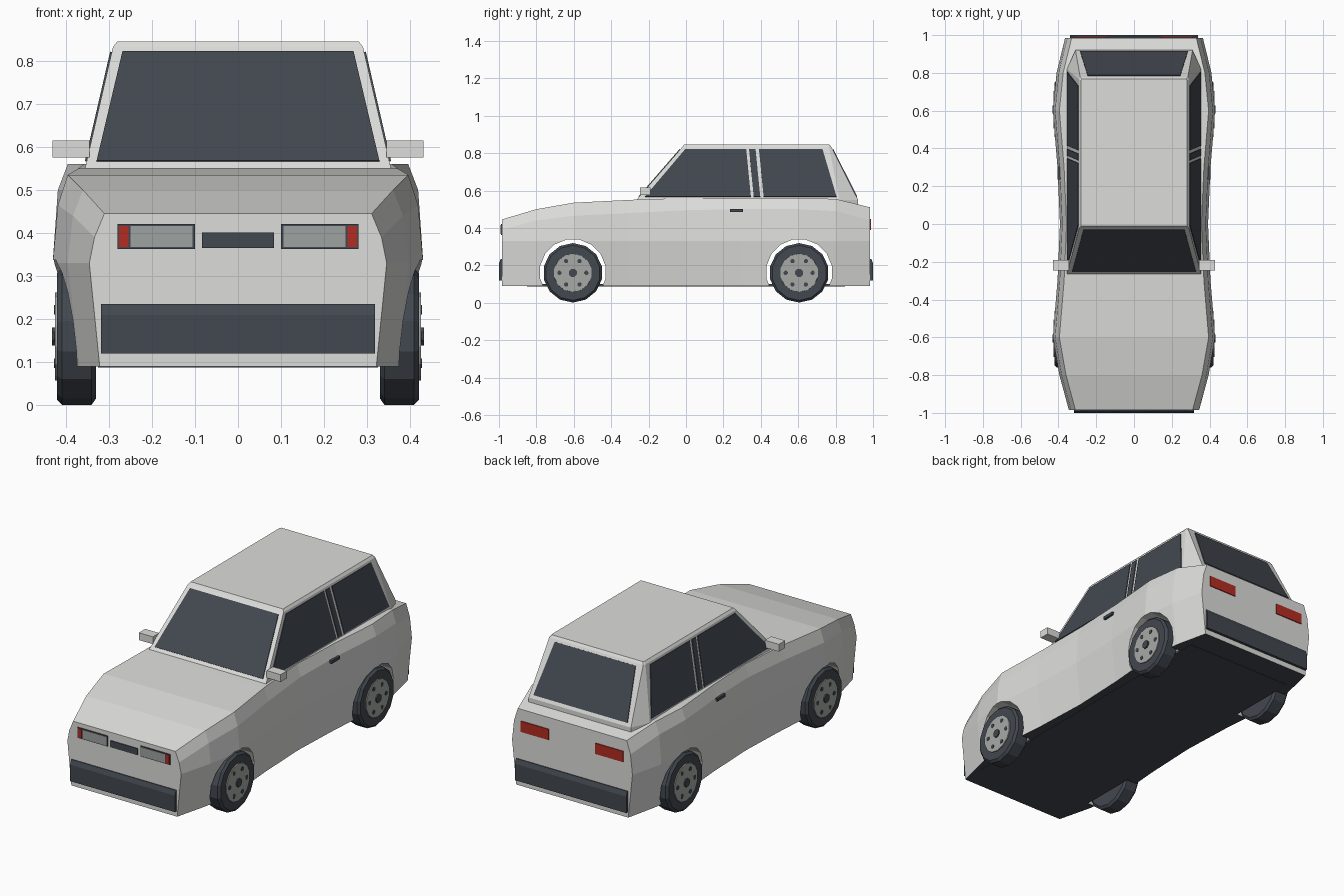
import bpy, bmesh
from math import sin, cos, pi
from mathutils import Vector

old = bpy.data.objects.get("Cube")
if old:
    bpy.data.objects.remove(old, do_unlink=True)


def material(name, rgb):
    m = bpy.data.materials.new(name)
    m.use_nodes = True
    m.diffuse_color = (*rgb, 1)
    m.node_tree.nodes["Principled BSDF"].inputs["Base Color"].default_value = (*rgb, 1)
    return m


PAINT = material("light_grey_paint", (0.72, 0.72, 0.71))
DARK = material("dark_trim", (0.055, 0.065, 0.08))
RIM = material("rim_grey", (0.38, 0.40, 0.38))
LAMP = material("lamp_grey", (0.34, 0.36, 0.35))
RED = material("lamp_red", (0.45, 0.025, 0.016))


def loft(name, rings, *mats):
    """Skin a row of closed rings and cap both ends."""
    bm = bmesh.new()
    loops = [[bm.verts.new(p) for p in ring] for ring in rings]
    for a, b in zip(loops, loops[1:]):
        for i in range(len(a)):
            j = (i + 1) % len(a)
            bm.faces.new((a[i], a[j], b[j], b[i]))
    bm.faces.new(loops[0])
    bm.faces.new(loops[-1])
    bmesh.ops.recalc_face_normals(bm, faces=bm.faces)
    mesh = bpy.data.meshes.new(name)
    bm.to_mesh(mesh)
    bm.free()
    for m in mats:
        mesh.materials.append(m)
    ob = bpy.data.objects.new(name, mesh)
    bpy.context.scene.collection.objects.link(ob)
    return ob


def box(name, x, y, z, mat):
    rings = [[(x[0], v, h), (x[1], v, h), (x[1], y[1], h), (x[0], y[1], h)]
             for h in z for v in y[:1]]
    return loft(name, rings, mat)


def plate(name, pts, mat):
    """Thin pane lying on the plane of its points, facing away from the cabin."""
    p = [Vector(v) for v in pts]
    n = (p[1] - p[0]).cross(p[2] - p[0]).normalized()
    if n.dot(p[0] - Vector((0, 0.3, 0.6))) < 0:
        n = -n
    return loft(name, [[v - n * 0.003 for v in p], [v + n * 0.004 for v in p]], mat)


def turned(name, profile, y, z, sides, mat):
    """Round part on an axis along x; the profile holds (x, radius) pairs."""
    return loft(name, [[(x, y + r * cos(2 * pi * (k + 0.5) / sides),
                         z + r * sin(2 * pi * (k + 0.5) / sides))
                        for k in range(sides)] for x, r in profile], mat)


# Lower body: stations of y, half width, top height, shoulder height
stations = [
    (-0.985, 0.345, 0.445, 0.39), (-0.80, 0.395, 0.50, 0.44),
    (-0.60, 0.43, 0.535, 0.465), (-0.30, 0.405, 0.55, 0.48),
    (0.0, 0.392, 0.56, 0.495), (0.30, 0.405, 0.56, 0.50),
    (0.60, 0.43, 0.56, 0.50), (0.80, 0.41, 0.555, 0.49),
    (0.985, 0.365, 0.51, 0.44),
]
rings = []
for y, w, top, shoulder in stations:
    half = [(w * 0.93, 0.09), (w, 0.33), (w - 0.012, shoulder), (w - 0.035, top)]
    rings.append([(x, y, z) for x, z in half] + [(-x, y, z) for x, z in reversed(half)])
body = loft("body", rings, PAINT, DARK)
for f in body.data.polygons:
    if f.normal.z < -0.8:
        f.material_index = 1

# Wheel arches cut through the body
WHEEL_Y, WHEEL_Z = 0.605, 0.16
cutters = []
for y in (-WHEEL_Y, WHEEL_Y):
    c = turned("arch_cutter", [(-0.6, 0.178), (0.6, 0.178)], y, WHEEL_Z + 0.003, 16, PAINT)
    c.hide_render = True
    mod = body.modifiers.new("arch", "BOOLEAN")
    mod.operation, mod.solver, mod.object = "DIFFERENCE", "EXACT", c
    cutters.append(c)
bpy.context.view_layer.update()
cut = bpy.data.meshes.new_from_object(
    body.evaluated_get(bpy.context.evaluated_depsgraph_get()))
body.modifiers.clear()
body.data = cut
for c in cutters:
    bpy.data.objects.remove(c, do_unlink=True)
box("floor", (-0.325, 0.325), (-0.85, 0.85), (0.088, 0.10), DARK)

# Cabin with tapered sides, clipped rear corners and a bevelled roof
BASE, EAVE, ROOF = 0.55, 0.832, 0.845


def outline(pts, z):
    return [(x, y, z) for x, y in pts] + [(-x, y, z) for x, y in reversed(pts)]


foot = [(0.355, -0.265), (0.355, 0.82), (0.31, 0.92)]
eave = [(0.29, -0.02), (0.29, 0.765), (0.285, 0.778)]
crown = [(0.28, -0.01), (0.28, 0.76), (0.275, 0.768)]
loft("cabin", [outline(foot, 0.50), outline(foot, BASE), outline(eave, EAVE),
               outline(crown, ROOF)], PAINT)


def slope(low, high, z):
    return low + (high - low) * (z - BASE) / (EAVE - BASE)


# Front and rear screens
LOW, HIGH = 0.566, 0.82
for name, y0, y1, wl, wh in (("windscreen", -0.265, -0.02, 0.328, 0.268),
                             ("rear_window", 0.92, 0.778, 0.285, 0.245)):
    a, b = slope(y0, y1, LOW), slope(y0, y1, HIGH)
    plate(name, [(-wl, a, LOW), (wl, a, LOW), (wh, b, HIGH), (-wh, b, HIGH)], DARK)

# Side panes: y of bottom front, bottom rear, top rear, top front
panes = {"front_side_window": (-0.22, 0.347, 0.322, -0.005),
         "door_pillar_strip": (0.362, 0.397, 0.372, 0.337),
         "rear_side_window": (0.415, 0.805, 0.73, 0.39)}
for s, side in ((1, "left"), (-1, "right")):
    for name, ys in panes.items():
        plate(f"{side}_{name}",
              [(s * slope(0.355, 0.29, z), y, z)
               for y, z in zip(ys, (LOW, LOW, HIGH, HIGH))], DARK)

    # Mirror and door handle
    box(f"{side}_mirror", (s * 0.345, s * 0.43), (-0.245, -0.19), (0.575, 0.615), PAINT)
    box(f"{side}_door_handle", (s * 0.385, s * 0.405), (0.235, 0.305), (0.484, 0.50), DARK)

    # Headlamp, indicator and tail lamp
    box(f"{side}_lamp_frame", (s * 0.10, s * 0.28), (-0.989, -0.982), (0.363, 0.421), DARK)
    box(f"{side}_headlamp", (s * 0.105, s * 0.25), (-0.991, -0.984), (0.368, 0.416), LAMP)
    box(f"{side}_indicator", (s * 0.254, s * 0.276), (-0.991, -0.984), (0.368, 0.416), RED)
    box(f"{side}_tail_lamp", (s * 0.14, s * 0.31), (0.982, 0.990), (0.388, 0.447), RED)

    # Wheels
    for y, end in ((-WHEEL_Y, "front"), (WHEEL_Y, "rear")):
        tag = f"{end}_{side}"
        tyre = [(0.33, 0.145), (0.34, 0.159), (0.408, 0.159), (0.42, 0.147), (0.42, 0.10)]
        turned(f"{tag}_tyre", [(s * x, r) for x, r in tyre], y, WHEEL_Z, 14, DARK)
        turned(f"{tag}_rim", [(s * 0.40, 0.104), (s * 0.425, 0.102)], y, WHEEL_Z, 14, RIM)
        turned(f"{tag}_hub", [(s * 0.42, 0.023), (s * 0.432, 0.023)], y, WHEEL_Z, 8, DARK)
        for k in range(6):
            a = k * pi / 3
            turned(f"{tag}_rim_hole", [(s * 0.42, 0.012), (s * 0.427, 0.012)],
                   y + 0.072 * cos(a), WHEEL_Z + 0.072 * sin(a), 8, DARK)

# Grille and wedge bumpers
box("grille", (-0.083, 0.083), (-0.990, -0.982), (0.365, 0.401), DARK)
for name, s, w in (("front_bumper", -1, 0.318), ("rear_bumper", 1, 0.338)):
    section = [(0.98, 0.12), (1.0, 0.12), (1.0, 0.21), (0.99, 0.235), (0.98, 0.235)]
    loft(name, [[(x, s * y, z) for y, z in section] for x in (-w, w)], DARK)
